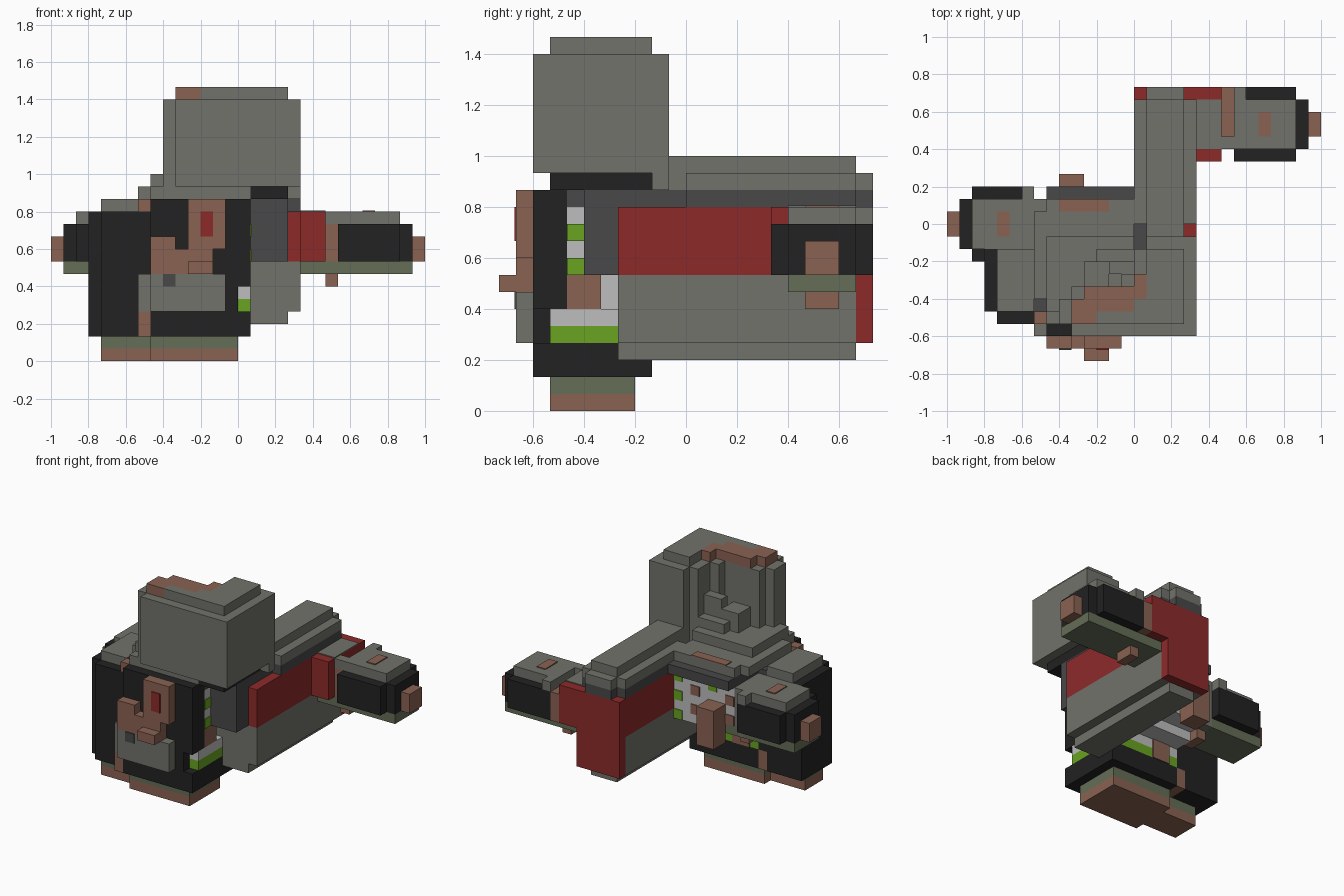
import bpy
import bmesh

if "Cube" in bpy.data.objects:
    bpy.data.objects.remove(bpy.data.objects["Cube"], do_unlink=True)

UNIT = 1 / 15  # edge of one block
THIN = 0.1     # thickness of painted plates, in blocks
COLOURS = {
    "grey": (0.168, 0.168, 0.147), "black": (0.016, 0.016, 0.016),
    "red": (0.27, 0.023, 0.023), "brown": (0.254, 0.122, 0.084),
    "olive": (0.13, 0.156, 0.095), "charcoal": (0.065, 0.065, 0.067),
    "white": (0.51, 0.51, 0.51), "green": (0.138, 0.366, 0.015),
}
MATS = {}
for label, rgb in COLOURS.items():
    m = bpy.data.materials.new(label)
    m.use_nodes = True
    m.diffuse_color = (*rgb, 1)
    node = m.node_tree.nodes["Principled BSDF"]
    node.inputs["Base Color"].default_value = (*rgb, 1)
    node.inputs["Roughness"].default_value = 0.9
    MATS[label] = m


def block(name, colour, xs, ys, zs):
    """Axis-aligned box given by its ranges in blocks."""
    bm = bmesh.new()
    bmesh.ops.create_cube(bm, size=1)
    for v in bm.verts:
        for i, (lo, hi) in enumerate((xs, ys, zs)):
            v.co[i] = (hi if v.co[i] > 0 else lo) * UNIT
    mesh = bpy.data.meshes.new(name)
    bm.to_mesh(mesh)
    bm.free()
    mesh.materials.append(MATS[colour])
    obj = bpy.data.objects.new(name, mesh)
    bpy.context.collection.objects.link(obj)
    return obj


# Feet: brown sole under an olive layer
for part, colour, zs in (("sole", "brown", (0, 1)), ("boot", "olive", (1, 2))):
    block("right_" + part, colour, (-11, -7), (-7, -4), zs)
    block("left_" + part, colour, (-7, 0), (-8, -3), zs)

# Coat: belt, front panel, trim and side bulk
block("coat_hem", "black", (-7, 1), (-9, -2), (2, 4))
block("coat_front", "black", (-7, 0), (-9, -8), (4, 13))
block("coat_trim", "black", (-4, 1), (-9, -7), (6, 13))
block("coat_side", "black", (-12, -8), (-7, -2), (2, 12))
block("coat_side_front", "black", (-11, -8), (-8, -7), (2, 12))
block("coat_side_lid", "grey", (-11, -8), (-7, -2), (12, 13))
block("coat_seam", "black", (-8, -7), (-8, -2), (4, 12))
block("seam_lower", "brown", (-8, -7), (-9, -2), (2, 4))
block("seam_upper", "brown", (-8, -7), (-8, -7), (12, 13))
block("seam_top", "charcoal", (-8, -7), (-7, -2), (12, 12.5))

# Shirt seen through the coat opening
block("shirt_green_band", "green", (-7, 1), (-8, -2), (4, 5))
block("shirt_white_band", "white", (-7, 1), (-8, -2), (5, 6))
block("shirt_waist", "white", (-7, 0), (-7, 0), (6, 7))
block("shirt_back", "white", (-7, 0), (-7, 2), (7, 12))
block("shirt_edge", "white", (0, 1), (-7, -5), (8, 12))
block("shirt_pocket", "brown", (0, 1), (-7, -5), (6, 8))
for z in (8, 10):
    block("shirt_side_check", "green", (1, 1 + THIN), (-7, -6), (z, z + 1))
for col in range(7):
    for row in range(5):
        if (col + 2 * row) % 4 == 0:
            colour = "green" if row % 2 == 0 else "brown"
            block("shirt_back_check", colour, (-col - 1, -col),
                  (2, 2 + THIN), (row + 7, row + 8))
block("waist_patch", "brown", (-6, -4), (-2, -2 + THIN), (4, 6))

# Shoulders and neck
block("shoulder_band", "charcoal", (-7, 0), (-7, 3), (12, 13))
block("collar_side", "charcoal", (0, 1), (-7, 0), (12, 13))
block("shoulder_top", "grey", (-7, 1), (-8, -2), (13, 14))
block("shoulder_back", "grey", (-7, 0), (-2, 2), (13, 14))
block("shoulder_end", "grey", (-8, -7), (-6, 1), (13, 14))
block("shoulder_step", "grey", (-7, 0), (-7, -1), (14, 15))
block("shoulder_patch", "brown", (-6, -2), (1, 2), (14, 14 + THIN))
block("neck", "black", (1, 4), (-8, -2), (13, 14))
block("back_lump", "brown", (-6, -4), (2, 4), (6, 10))

# Front gear: pouch, buckles and red-marked pocket
block("pouch", "grey", (-7, -1), (-10, -9), (4, 7))
block("pouch_side", "grey", (-8, -7), (-9, -8), (4, 7))
block("pouch_spot", "charcoal", (-6, -5), (-10 - THIN, -10), (6, 7))
block("buckle", "brown", (-7, -5), (-10, -9), (7, 10))
block("buckle_low", "brown", (-5, -2), (-10, -9), (7, 9))
block("buckle_bar", "brown", (-4, -2), (-11, -10), (7, 8))
block("chest_pocket", "brown", (-4, -1), (-10, -9), (9, 13))
block("chest_mark", "red", (-3, -2), (-10 - THIN, -10), (10, 12))

# Hood: corner-shaped wall open at the back right
HOOD = {"front": ((-5, 5), (-9, -6)), "front_end": ((-6, -5), (-8, -6)),
        "inner_front": ((-5, 5), (-6, -5)), "inner_corner": ((-1, 5), (-5, -4)),
        "side": ((1, 5), (-4, -1)), "inner_side": ((0, 1), (-4, -2))}
for part, (xs, ys) in HOOD.items():
    block("hood_" + part, "grey", xs, ys, (14, 21))
block("hood_lip", "grey", (3, 5), (-2, -1), (13, 14))
block("hood_step_high", "grey", (-2, 0), (-4, -3), (15, 18))
block("hood_step_mid", "grey", (-3, 0), (-3, -2), (15, 16))
block("hood_step_low", "grey", (-4, -2), (-5, -3), (15, 17))
block("crown_front", "grey", (-3, 4), (-8, -7), (21, 22))
block("crown_middle", "grey", (0, 4), (-7, -6), (21, 22))
block("crown_side", "grey", (1, 4), (-6, -2), (21, 22))
block("crown_patch_end", "brown", (-5, -3), (-8, -6), (21, 22))
block("crown_patch_middle", "brown", (-3, 0), (-7, -5), (21, 22))
block("crown_patch_corner", "brown", (0, 1), (-6, -4), (21, 22))
block("crown_patch_edge", "brown", (-4, -3), (-6, -5), (21, 22))

# Long side beam running to the back
block("beam_keel", "grey", (1, 4), (-4, 10), (3, 4))
block("beam_lower", "grey", (0, 5), (-4, 10), (4, 8))
block("beam_red", "red", (0, 5), (-4, 10), (8, 12))
block("beam_end", "red", (0, 5), (10, 11), (4, 12))
block("beam_nose", "charcoal", (1, 4), (-6, -4), (8, 12))
block("beam_core", "charcoal", (1, 4), (-6, 0), (12, 13))
block("beam_band", "charcoal", (0, 5), (0, 10), (12, 13))
block("beam_band_end", "charcoal", (1, 4), (10, 11), (12, 13))
block("beam_top", "grey", (0, 5), (0, 10), (13, 14))
block("beam_top_end", "grey", (1, 4), (10, 11), (13, 14))
block("beam_top_front", "grey", (1, 4), (-2, 0), (13, 14))
block("beam_ridge", "grey", (1, 4), (-1, 10), (14, 15))


# Arms: the same sleeve on both sides
def arm(side, sign, cy):
    def part(name, colour, xs, y, zs):
        xs = sorted(sign * x for x in xs)
        block(side + "_arm_" + name, colour, xs, (cy + y[0], cy + y[1]), zs)
    part("sleeve", "black", (8, 13), (-3, 3), (8, 11))
    part("cuff", "black", (13, 14), (-2, 2), (8, 11))
    part("top", "grey", (8, 13), (-2, 2), (11, 12))
    part("top_edge", "grey", (8, 9), (2, 3), (11, 12))
    part("underside", "olive", (5, 14), (-2, 2), (7, 8))
    part("hand", "brown", (14, 15), (-1, 1), (8, 10))
    part("spot", "brown", (10, 11), (-1, 1), (12, 12 + THIN))
    part("elbow", "brown", (7, 8), (-1, 1), (6, 7))


arm("right", -1, 0)
arm("left", 1, 8)
block("left_elbow_ring", "brown", (7, 8), (7, 11), (8, 11))
block("left_elbow_inside", "brown", (7, 8), (6, 7), (8, 11))
block("left_elbow_lid", "grey", (7, 8), (6, 7), (11, 12))
block("left_sleeve_red", "red", (5, 7), (5, 11), (8, 12))
block("left_sleeve_lid", "grey", (5, 7), (6, 10), (12, 12 + THIN))
block("right_arm_root", "grey", (-8, -7), (-2, 2), (7, 12))
